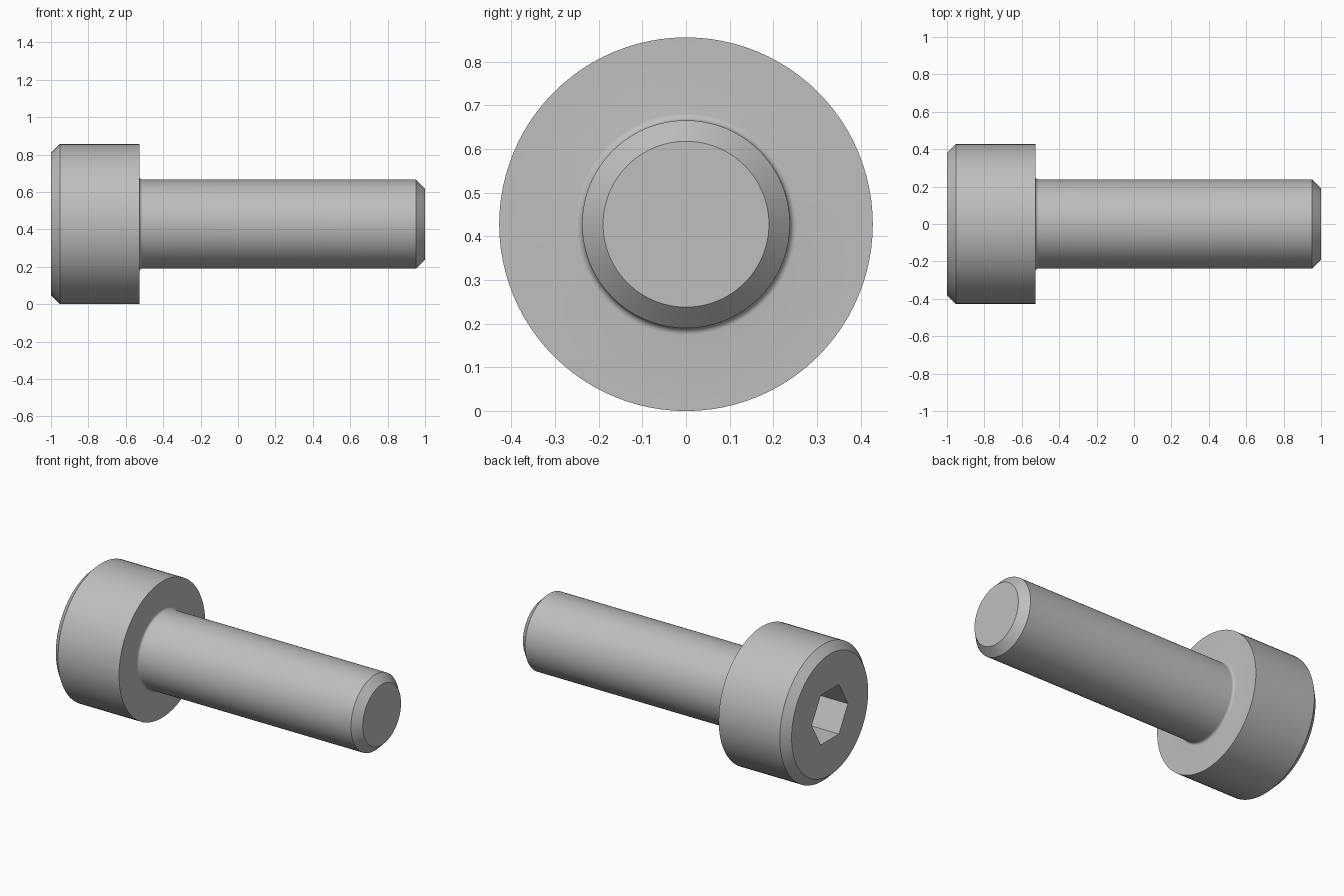
import bpy
import bmesh
from math import cos, sin, pi, radians
from mathutils import Matrix

cube = bpy.data.objects.get("Cube")
if cube:
    bpy.data.objects.remove(cube, do_unlink=True)

HEAD_R, SHANK_R, CHAMFER, FILLET = 0.428, 0.238, 0.048, 0.016
UNDERSIDE = -0.527
SOCKET_R, SOCKET_DEPTH = 0.18, 0.26
SEGMENTS = 96

steel = bpy.data.materials.new("grey_steel")
steel.use_nodes = True
colour = (0.52, 0.52, 0.52, 1)
steel.diffuse_color = colour
steel.node_tree.nodes["Principled BSDF"].inputs["Base Color"].default_value = colour


def add_object(name, bm):
    mesh = bpy.data.meshes.new(name)
    bmesh.ops.recalc_face_normals(bm, faces=bm.faces)
    bm.to_mesh(mesh)
    bm.free()
    mesh.materials.append(steel)
    obj = bpy.data.objects.new(name, mesh)
    bpy.context.collection.objects.link(obj)
    obj.location.z = HEAD_R
    return obj


def lathe(name, profile):
    """Turn (x, radius) points around the x axis, with flat caps at both ends."""
    bm = bmesh.new()
    rings = []
    for x, r in profile:
        angles = [2 * pi * i / SEGMENTS for i in range(SEGMENTS)]
        rings.append([bm.verts.new((x, r * cos(a), r * sin(a))) for a in angles])
    for a, b in zip(rings, rings[1:]):
        for i in range(SEGMENTS):
            j = (i + 1) % SEGMENTS
            bm.faces.new((a[i], a[j], b[j], b[i]))
    bm.faces.new(rings[0])
    bm.faces.new(rings[-1])
    return add_object(name, bm)


# Chamfered head, filleted neck and chamfered shank in one turned profile
neck = [(UNDERSIDE + FILLET * (1 - cos(t)), SHANK_R + FILLET * (1 - sin(t)))
        for t in (pi / 2 * i / 6 for i in range(7))]
bolt = lathe("bolt_body", [
    (-1, HEAD_R - CHAMFER),
    (-1 + CHAMFER, HEAD_R),
    (UNDERSIDE, HEAD_R),
    *neck,
    (1 - CHAMFER, SHANK_R),
    (1, SHANK_R - CHAMFER),
])

# Hexagonal socket cutter, with corners towards the front and back
bm = bmesh.new()
bmesh.ops.create_cone(bm, cap_ends=True, segments=6, radius1=SOCKET_R,
                      radius2=SOCKET_R, depth=2 * SOCKET_DEPTH)
corner = max(bm.verts, key=lambda v: abs(v.co.y))
if abs(corner.co.y) < SOCKET_R * 0.95:
    bmesh.ops.rotate(bm, verts=bm.verts, matrix=Matrix.Rotation(radians(30), 3, "Z"))
bmesh.ops.rotate(bm, verts=bm.verts, matrix=Matrix.Rotation(radians(90), 3, "Y"))
bmesh.ops.translate(bm, verts=bm.verts, vec=(-1, 0, 0))
cutter = add_object("socket_cutter", bm)
cutter.hide_render = True

# Cut the socket, then smooth the round surfaces
cut = bolt.modifiers.new("socket", "BOOLEAN")
cut.operation = "DIFFERENCE"
cut.solver = "EXACT"
cut.object = cutter
bpy.context.view_layer.update()
bpy.ops.object.select_all(action="DESELECT")
bolt.select_set(True)
bpy.context.view_layer.objects.active = bolt
bpy.ops.object.modifier_apply(modifier=cut.name)
bpy.data.objects.remove(cutter, do_unlink=True)
bpy.ops.object.shade_smooth_by_angle(angle=radians(30))
